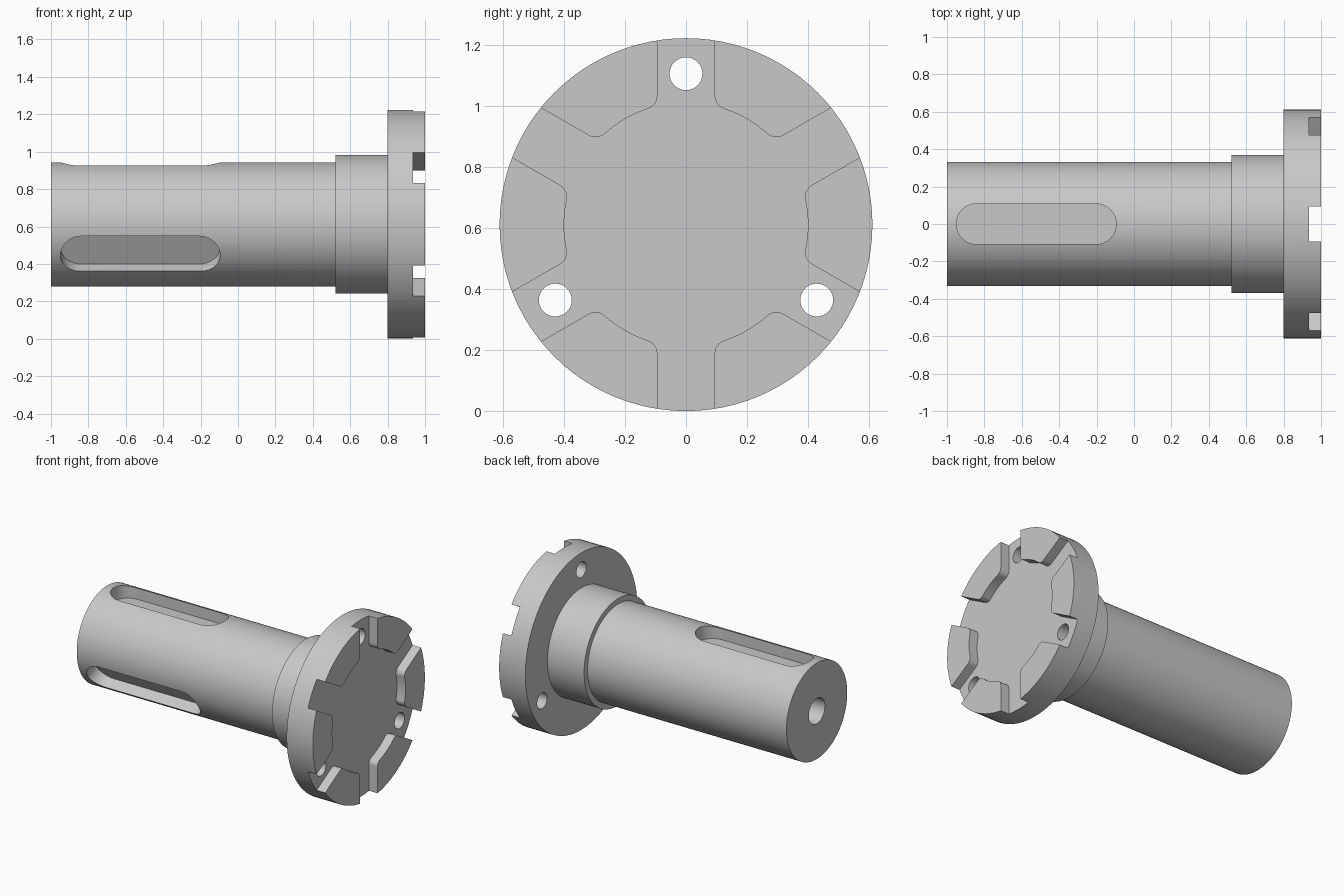
import bpy, bmesh
from math import sin, cos, pi, radians, asin, sqrt
from mathutils import Vector

cube = bpy.data.objects.get("Cube")
if cube:
    bpy.data.objects.remove(cube, do_unlink=True)

R = 0.6115                      # flange radius, also the height of the axis
AXIS = Vector((0, 0, R))

steel = bpy.data.materials.new("grey_steel")
steel.use_nodes = True
grey = (0.58, 0.58, 0.58, 1)
steel.diffuse_color = grey
steel.node_tree.nodes["Principled BSDF"].inputs["Base Color"].default_value = grey


def polar(x, r, a):
    """Point at distance r from the shaft axis, a measured from +y towards +z."""
    return AXIS + Vector((x, r * cos(a), r * sin(a)))


def make_object(name, bm):
    bmesh.ops.recalc_face_normals(bm, faces=bm.faces)
    mesh = bpy.data.meshes.new(name)
    bm.to_mesh(mesh)
    bm.free()
    mesh.materials.append(steel)
    obj = bpy.data.objects.new(name, mesh)
    bpy.context.collection.objects.link(obj)
    return obj


def prism(name, outline, push):
    bm = bmesh.new()
    face = bm.faces.new([bm.verts.new(p) for p in outline])
    ext = bmesh.ops.extrude_face_region(bm, geom=[face])
    bmesh.ops.translate(bm, vec=push, verts=[v for v in ext["geom"] if isinstance(v, bmesh.types.BMVert)])
    return make_object(name, bm)


def cut(body, cutter):
    bpy.context.view_layer.objects.active = body
    mod = body.modifiers.new(cutter.name, "BOOLEAN")
    mod.operation, mod.solver, mod.object = "DIFFERENCE", "EXACT", cutter
    bpy.ops.object.modifier_apply(modifier=mod.name)
    bpy.data.objects.remove(cutter, do_unlink=True)


# Turned body: blind end bore, shaft, collar and flange in one profile
profile = [(-0.60, 0), (-0.65, 0.088), (-1, 0.088), (-1, 0.332), (0.52, 0.332),
           (0.52, 0.37), (0.8, 0.37), (0.8, R), (1, R), (1, 0)]
bm = bmesh.new()
verts = [bm.verts.new(polar(x, r, pi / 2)) for x, r in profile]
edges = [bm.edges.new(pair) for pair in zip(verts, verts[1:])]
bmesh.ops.spin(bm, geom=verts + edges, cent=AXIS, axis=(1, 0, 0), angle=2 * pi, steps=96)
bmesh.ops.remove_doubles(bm, verts=bm.verts, dist=1e-5)
body = make_object("flanged_shaft", bm)

# Round-ended keyways, on top and a third of a turn towards the front
half, x0, x1, floor = 0.108, -0.95, -0.095, 0.237
for deg in (90, 210):
    a = radians(deg)
    out, side = Vector((0, cos(a), sin(a))), Vector((0, -sin(a), cos(a)))
    outline = []
    for cx, start in ((x1 - half, -pi / 2), (x0 + half, pi / 2)):
        for i in range(17):
            t = start + pi * i / 16
            outline.append(AXIS + out * floor + Vector((cx + half * cos(t), 0, 0)) + side * half * sin(t))
    cut(body, prism("keyway_cutter", outline, out * 0.2))

# Face recess: round pocket with six radial slots and filleted corners
pocket, slot, fillet = 0.40, 0.094, 0.045
reach = pocket + fillet
swing = asin((slot + fillet) / reach)
along = sqrt(reach ** 2 - (slot + fillet) ** 2)


def slot_side():
    """Half of one slot as (along, across), from its mouth to the pocket arc."""
    pts = [(0.75, slot)]
    for i in range(9):
        t = -pi / 2 - (pi / 2 - swing) * i / 8
        pts.append((along + fillet * cos(t), slot + fillet + fillet * sin(t)))
    for i in range(1, 5):
        t = swing + (pi / 6 - swing) * i / 4
        pts.append((pocket * cos(t), pocket * sin(t)))
    return pts


side_pts = slot_side()
sector = [(u, -v) for u, v in reversed(side_pts[:-1])] + side_pts
recess = []
for k in range(6):
    a = radians(30 + 60 * k)
    recess += [AXIS + Vector((0.935, u * cos(a) - v * sin(a), u * sin(a) + v * cos(a))) for u, v in sector]
cut(body, prism("recess_cutter", recess, Vector((0.2, 0, 0))))

# Three bolt holes through the flange
for deg in (90, 210, 330):
    centre = polar(0.7, 0.495, radians(deg)) - AXIS
    ring = [polar(0, 0.054, 2 * pi * i / 32) + centre for i in range(32)]
    cut(body, prism("bolt_hole_cutter", ring, Vector((0.5, 0, 0))))

bpy.ops.object.select_all(action="DESELECT")
body.select_set(True)
bpy.context.view_layer.objects.active = body
bpy.ops.object.shade_smooth_by_angle(angle=radians(30))
